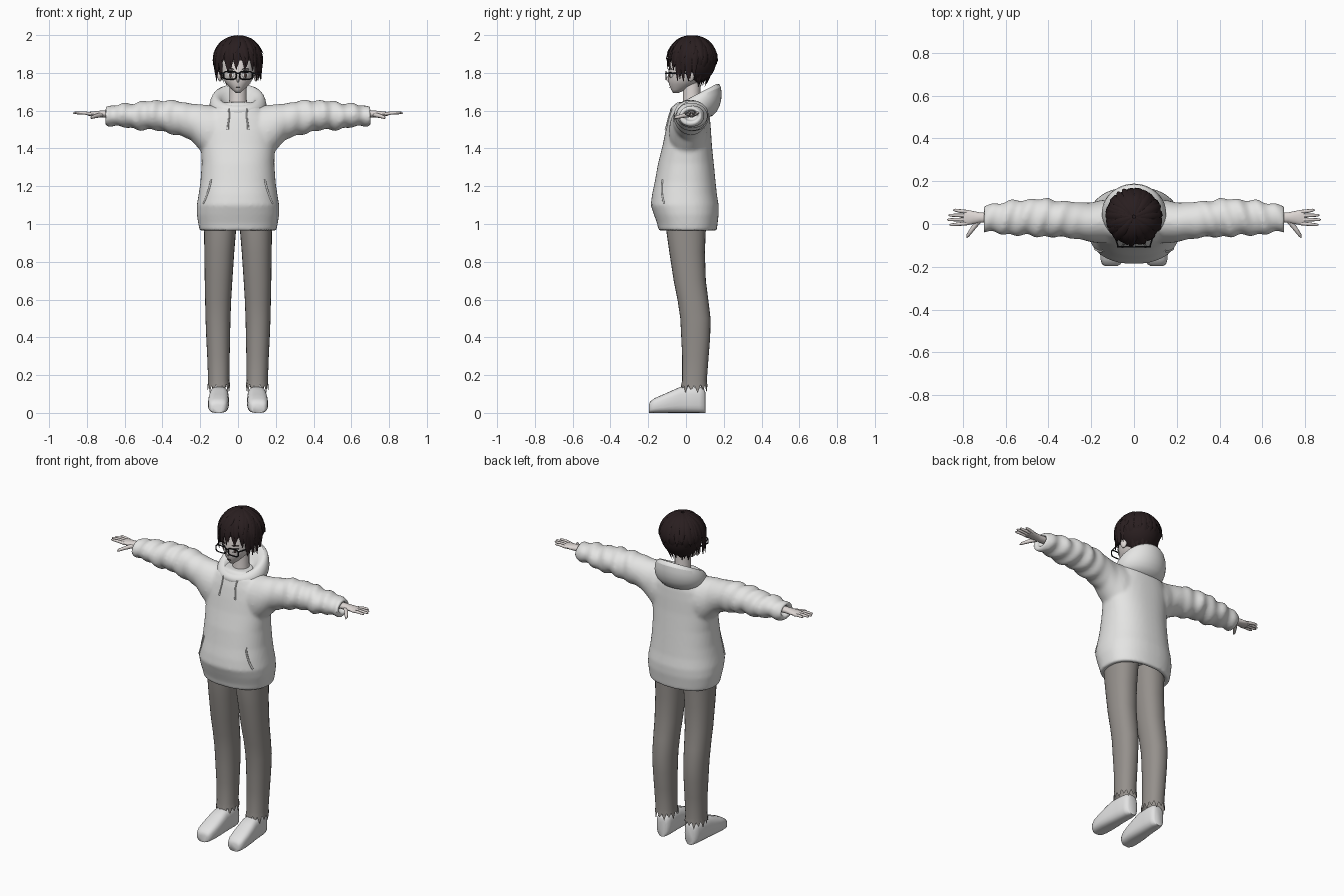
import bpy, bmesh, math, random
from math import sin, cos, pi
from mathutils import Vector, Matrix
from mathutils.bvhtree import BVHTree

if "Cube" in bpy.data.objects:
    bpy.data.objects.remove(bpy.data.objects["Cube"])
random.seed(4)
SIDES = (("left", 1), ("right", -1))


def material(name, r, g, b):
    m = bpy.data.materials.new(name)
    m.use_nodes = True
    m.diffuse_color = (r, g, b, 1)
    m.node_tree.nodes["Principled BSDF"].inputs["Base Color"].default_value = (r, g, b, 1)
    return m


cloth = material("off white cloth", .78, .78, .77)
trouser = material("taupe cloth", .3, .28, .262)
skin = material("pale skin", .72, .67, .65)
hair = material("dark brown hair", .022, .013, .014)
black = material("black frame", .01, .01, .012)
leather = material("white shoe", .76, .76, .76)
white = material("eye white", .8, .8, .8)
iris = material("brown iris", .06, .04, .035)


def finish(bm, name, mat, angle=50):
    bmesh.ops.recalc_face_normals(bm, faces=bm.faces)
    me = bpy.data.meshes.new(name)
    bm.to_mesh(me)
    bm.free()
    me.materials.append(mat)
    me.shade_smooth()
    me.set_sharp_from_angle(angle=math.radians(angle))
    ob = bpy.data.objects.new(name, me)
    bpy.context.collection.objects.link(ob)
    return ob


def oval(n, a0, a1, b0, b1, e=2):
    """Superellipse points between two pairs of bounds."""
    pw = lambda v: math.copysign(abs(v) ** (2 / e), v)
    return [((a0 + a1) / 2 + (a1 - a0) / 2 * pw(cos(2 * pi * i / n)),
             (b0 + b1) / 2 + (b1 - b0) / 2 * pw(sin(2 * pi * i / n))) for i in range(n)]


def loft(bm, rings, start=True, end=True):
    vs = [[bm.verts.new(p) for p in r] for r in rings]
    for a, b in zip(vs, vs[1:]):
        for i in range(len(a)):
            j = (i + 1) % len(a)
            bm.faces.new((a[i], a[j], b[j], b[i]))
    if start:
        bm.faces.new(vs[0])
    if end:
        bm.faces.new(vs[-1])


def refine(rows, k):
    out = []
    for a, b in zip(rows, rows[1:]):
        out += [[p + (q - p) * i / k for p, q in zip(a, b)] for i in range(k)]
    return out + [list(rows[-1])]


def tube(bm, pts, widths, ref, flat=1.0, n=8):
    """Tapered tube along a path; ref sets the flattened direction."""
    pts = [Vector(p) for p in pts]
    rings = []
    for i, p in enumerate(pts):
        t = (pts[min(i + 1, len(pts) - 1)] - pts[max(i - 1, 0)]).normalized()
        u = t.cross(Vector(ref)).normalized()
        v = u.cross(t)
        w = widths[i] if isinstance(widths, (list, tuple)) else widths
        rings.append([p + u * w * cos(2 * pi * k / n) + v * w * flat * sin(2 * pi * k / n)
                      for k in range(n)])
    loft(bm, rings)


def blob(name, mat, loc, scale, yaw=0):
    bm = bmesh.new()
    m = Matrix.Translation(loc) @ Matrix.Rotation(yaw, 4, "Z") @ Matrix.Diagonal((*scale, 1))
    bmesh.ops.create_uvsphere(bm, u_segments=20, v_segments=12, radius=1, matrix=m)
    return finish(bm, name, mat)


# Sweatshirt: torso and wide sleeves blended into one skin
bm = bmesh.new()
torso = [(1.04, .17, -.115, .13), (.968, .175, -.118, .136), (.963, .203, -.145, .163),
         (1, .21, -.152, .167), (1.05, .218, -.17, .173), (1.1, .218, -.187, .173),
         (1.16, .208, -.179, .163), (1.22, .199, -.166, .157), (1.32, .192, -.148, .147),
         (1.42, .196, -.123, .137), (1.5, .2, -.107, .132), (1.56, .18, -.093, .127),
         (1.61, .14, -.077, .117), (1.645, .09, -.05, .1)]
loft(bm, [[(x, y, z) for x, y in oval(48, -w, w, f, b, 2.3)] for z, w, f, b in torso])
sleeve = [(.08, 1.34, 1.62, -.09, .12), (.16, 1.35, 1.63, -.09, .11), (.2, 1.39, 1.634, -.085, .1),
          (.25, 1.445, 1.638, -.072, .1), (.31, 1.468, 1.648, -.065, .107),
          (.38, 1.486, 1.658, -.06, .113), (.45, 1.497, 1.652, -.058, .118),
          (.52, 1.5, 1.646, -.054, .115), (.6, 1.511, 1.636, -.048, .103),
          (.66, 1.518, 1.628, -.042, .096), (.703, 1.527, 1.621, -.033, .087)]
for side, s in SIDES:
    rings = []
    for x, z0, z1, f, b in refine(sleeve, 5):
        amp = .006 * min(1, max(0, (x - .22) * 6))
        r = []
        for y, z in oval(28, f, b, z0, z1):
            fold = amp * sin(x * 75 + 25 * y) + amp * .6 * sin(x * 41 - 30 * z)
            d = Vector((0, y - (f + b) / 2, z - (z0 + z1) / 2)).normalized() * fold
            r.append((s * x, y + d.y, z + d.z))
        rings.append(r)
    for x in (.7, .665):
        rings.append([(s * x, y, z) for y, z in oval(28, -.012, .066, 1.546, 1.603)])
    loft(bm, rings)
shirt = finish(bm, "sweatshirt", cloth)
mod = shirt.modifiers.new("blend", "REMESH")
mod.mode, mod.voxel_size, mod.use_smooth_shade = "VOXEL", .01, True
mod = shirt.modifiers.new("soften", "SMOOTH")
mod.factor, mod.iterations = .5, 5

# Hood lying open around the neck
bm = bmesh.new()
hood = [(.12, -.075, .12, 1.56, 1.55), (.15, -.088, .17, 1.595, 1.595),
        (.154, -.082, .192, 1.615, 1.66), (.138, -.065, .188, 1.628, 1.735),
        (.116, -.052, .168, 1.632, 1.75), (.088, -.042, .125, 1.62, 1.72),
        (.06, -.025, .09, 1.59, 1.64)]
loft(bm, [[(x, y, zf + (zb - zf) * (y - f) / (b - f)) for x, y in oval(32, -w, w, f, b)]
          for w, f, b, zf, zb in hood])
finish(bm, "hood", cloth).modifiers.new("round", "SUBSURF").levels = 1

# Cords and pocket edges follow the front of the sweatshirt
tree = BVHTree.FromObject(shirt, bpy.context.evaluated_depsgraph_get())


def on_front(x, z, lift):
    hit = tree.ray_cast(Vector((x, -1, z)), Vector((0, 1, 0)))[0]
    return (x, (hit.y if hit else -.1) - lift, z)


for side, s in SIDES:
    bm = bmesh.new()
    tube(bm, [on_front(s * (.05 - .004 * sin(i)), 1.61 - .022 * i, .003) for i in range(6)],
         [.004] * 5 + [.006], (0, 1, 0))
    finish(bm, side + "_cord", cloth)
    bm = bmesh.new()
    tube(bm, [on_front(s * (.143 + .04 * (i / 7) ** 1.4), 1.235 - .018 * i, .001) for i in range(8)],
         .005, (0, 1, 0))
    finish(bm, side + "_pocket_edge", cloth)

# Trousers with ragged cuffs, shoes and hands
legs = [(1.03, .005, .18, -.105, .105), (.97, .01, .18, -.105, .105), (.85, .02, .178, -.088, .1),
        (.7, .03, .176, -.065, .105), (.6, .036, .174, -.045, .118), (.5, .04, .172, -.03, .13),
        (.4, .042, .168, -.025, .128), (.3, .044, .163, -.02, .12), (.17, .046, .158, -.02, .11)]
shoes = [(-.196, .03, .045), (-.188, .043, .062), (-.165, .051, .078), (-.12, .055, .098),
         (-.07, .054, .12), (-.03, .051, .138), (.02, .048, .14), (.07, .045, .138),
         (.094, .038, .13), (.102, .025, .11)]
for side, s in SIDES:
    bm = bmesh.new()
    rings = [[(s * x, y, z) for x, y in oval(28, a, b, f, k, 2.2)] for z, a, b, f, k in legs]
    rings.append([(s * x, y, (.145, .105, .15, .12)[i % 4])
                  for i, (x, y) in enumerate(oval(28, .041, .161, -.027, .115, 2.2))])
    loft(bm, rings, end=False)
    finish(bm, side + "_trouser_leg", trouser)

    bm = bmesh.new()
    loft(bm, [[(s * (.099 - .04 * y + x), y, z) for x, z in oval(24, -w, w, 0, h, 3)]
              for y, w, h in shoes])
    finish(bm, side + "_shoe", leather, 60)

    bm = bmesh.new()
    palm = [(.66, .024, .019), (.72, .024, .018), (.75, .03, .015), (.78, .036, .012), (.797, .034, .009)]
    loft(bm, [[(s * x, y, z) for y, z in oval(16, .03 - w, .03 + w, 1.583 - h, 1.583 + h)]
              for x, w, h in palm])
    for y, tip, reach in ((.003, -.004, .862), (.021, .02, .873), (.039, .041, .866), (.057, .065, .845)):
        tube(bm, [(s * .78, y, 1.583), (s * .815, (y + tip) / 2, 1.588), (s * (reach - .008), tip, 1.588),
                  (s * reach, tip, 1.587)], [.009, .0085, .0065, .002], (0, 0, 1))
    tube(bm, [(s * .725, .015, 1.578), (s * .752, -.02, 1.572), (s * .775, -.052, 1.564),
              (s * .78, -.065, 1.56)], [.013, .011, .008, .002], (0, 0, 1))
    finish(bm, side + "_hand", skin)

# Head, neck and nose
bm = bmesh.new()
head = [(1.694, .012, -.068, -.04), (1.71, .03, -.078, 0), (1.74, .06, -.09, .06), (1.765, .077, -.094, .095),
        (1.79, .084, -.094, .115), (1.84, .094, -.09, .13), (1.9, .09, -.075, .13), (1.96, .05, -.03, .09)]
loft(bm, [[(x, y, z) for x, y in oval(32, -w, w, f, b)] for z, w, f, b in head])
tube(bm, [(0, .03, 1.58), (0, .03, 1.66), (0, .03, 1.76)], [.055, .046, .046], (0, 1, 0), n=20)
tube(bm, [(0, -.088, 1.79), (0, -.1, 1.765), (0, -.09, 1.752)], [.004, .008, .004], (0, 1, 0))
finish(bm, "head", skin, 70)
blob("mouth", iris, (0, -.087, 1.725), (.014, .004, .0016))

# Eyes, ears and spectacles
for side, s in SIDES:
    blob(side + "_ear", skin, (s * .096, .025, 1.785), (.012, .02, .03), s * .3)
    blob(side + "_eye", white, (s * .04, -.081, 1.788), (.021, .0045, .014), s * .55)
    blob(side + "_iris", iris, (s * .039, -.084, 1.788), (.01, .0045, .0135), s * .55)
    blob(side + "_eyelid", black, (s * .04, -.083, 1.801), (.023, .0048, .003), s * .55)
    blob(side + "_brow", hair, (s * .04, -.083, 1.82), (.022, .0045, .003), s * .55)
    bm = bmesh.new()
    rim = [(s * .042 + x, -.106, z) for x, z in oval(24, -.034, .034, 1.766, 1.808, 3.5)]
    tube(bm, rim + rim[:2], .0038, (0, 1, 0), n=6)
    tube(bm, [(s * .074, -.106, 1.798), (s * .088, -.06, 1.798), (s * .1, .03, 1.795)],
         .0035, (0, 0, 1), n=6)
    finish(bm, side + "_spectacle_rim", black)
bm = bmesh.new()
tube(bm, [(-.01, -.106, 1.795), (0, -.108, 1.798), (.01, -.106, 1.795)], .0035, (0, 1, 0), n=6)
finish(bm, "spectacle_bridge", black)

# Hair: a cap open at the face, covered by tapered locks
bm = bmesh.new()
m = Matrix.Translation((0, .038, 1.865)) @ Matrix.Diagonal((.12, .122, .124, 1))
bmesh.ops.create_uvsphere(bm, u_segments=32, v_segments=20, radius=1, matrix=m)
face = [f for f in bm.faces if f.calc_center_median().y < .005 and f.calc_center_median().z < 1.86]
bmesh.ops.delete(bm, geom=face, context="FACES")
finish(bm, "hair_cap", hair)


def lock(bm, a, drop, tuck, width, radius):
    arc = radius * pi / 2
    turn, kick = random.uniform(-.16, .16), random.uniform(0, .012)
    pts, widths, steps = [], [], 10
    for i in range(steps + 1):
        t = .04 + .96 * i / steps
        d = t * (arc + drop)
        p = min(d / radius, pi / 2)
        over = max(0, d - arc)
        r = radius * sin(p) - tuck * over + kick * t ** 4
        b = a + turn * t * t
        pts.append((r * sin(b), .034 - r * cos(b), 1.866 + radius * cos(p) - over))
        widths.append(width * min(1, .35 + 1.5 * t) * (1 - t ** 4) + .001)
    tube(bm, pts, widths, (sin(a), -cos(a), .6), .35, 6)


bm = bmesh.new()
count = 44
for i in range(count):
    a = 2 * pi * i / count
    f = cos(a)
    drop = .042 if f > .75 else .095 if f > -.2 else .125
    tuck = .05 if f > .5 else .12 if f > -.2 else .5
    lock(bm, a, drop + random.uniform(-.012, .02), tuck, .02, random.uniform(.123, .129))
for i in range(26):
    a = 2 * pi * (i + random.random()) / 26
    lock(bm, a, random.uniform(-.04, .03), .1, .019, random.uniform(.128, .131))
finish(bm, "hair_locks", hair, 40)
